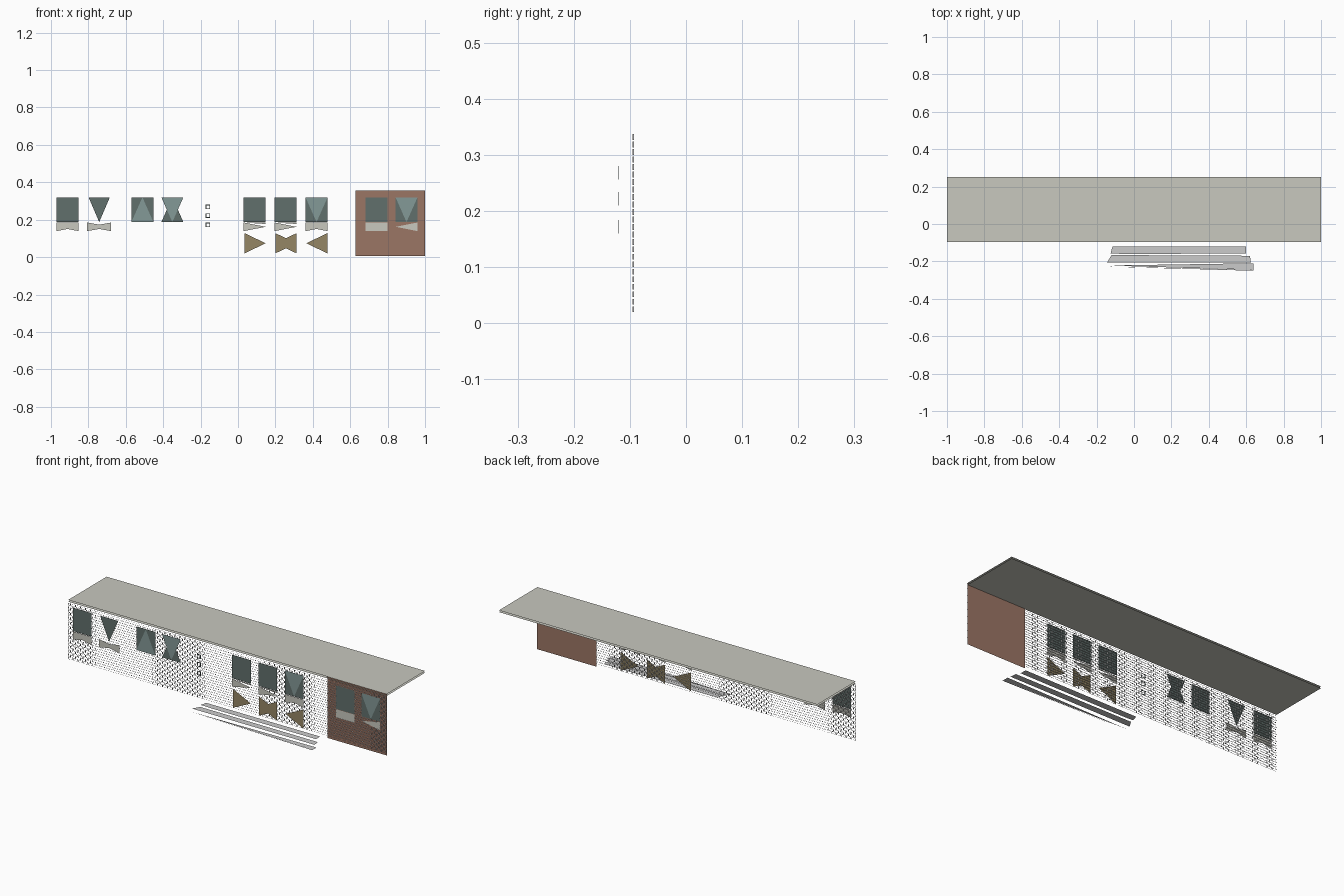
import bpy

if "Cube" in bpy.data.objects:
    bpy.data.objects.remove(bpy.data.objects["Cube"])

Y = -0.095  # facade line


def mat(name, c):
    m = bpy.data.materials.new(name)
    m.diffuse_color = (*c, 1)
    m.use_nodes = True
    m.node_tree.nodes["Principled BSDF"].inputs["Base Color"].default_value = m.diffuse_color
    return m


DARK = mat("dark_glass", (0.12, 0.16, 0.15))
LIGHT = mat("light_glass", (0.23, 0.32, 0.31))
STONE = mat("pale_stone", (0.58, 0.58, 0.52))
WOOD = mat("ochre_panel", (0.30, 0.24, 0.13))
CLAY = mat("clay_wall", (0.33, 0.18, 0.13))


def mesh(name, verts, faces, m=None):
    me = bpy.data.meshes.new(name)
    me.from_pydata(verts, [], faces)
    me.update()
    ob = bpy.data.objects.new(name, me)
    bpy.context.collection.objects.link(ob)
    if m:
        me.materials.append(m)
    return ob


def upright(name, pts, m, y):
    """Flat polygon facing -y from (x, z) points, given counter-clockwise."""
    return mesh(name, [(x, y, z) for x, z in pts], [range(len(pts))], m)


def flat(name, pts, z, m=None):
    """Flat polygon facing +z from (x, y) points."""
    return mesh(name, [(x, y, z) for x, y in pts], [range(len(pts))], m)


def shape(kind, x0, x1, z0, z1):
    """Rectangles and the triangular / bow outlines used on the facade."""
    xm, zm = (x0 + x1) / 2, (z0 + z1) / 2
    w, h = (x1 - x0) / 4, (z1 - z0) / 4
    return {
        "rect": [(x0, z0), (x1, z0), (x1, z1), (x0, z1)],
        "down": [(x0, z1), (xm, z0), (x1, z1)],
        "up": [(x0, z0), (x1, z0), (xm, z1)],
        "right": [(x0, z0), (x1, zm), (x0, z1)],
        "left": [(x1, z0), (x1, z1), (x0, zm)],
        "bow": [(x0, z0), (xm, zm - h), (x1, z0), (x1, z1), (xm, zm + h), (x0, z1)],
        "notch": [(x0, z0), (xm, zm - h), (x1, z0), (x1, z1), (x0, z1)],
        "hourglass": [(x0, z0), (x1, z0), (x1 - w, zm), (x1, z1), (x0, z1), (x0 + w, zm)],
    }[kind]


# Roof: top and underside sheets
roof = [(-1, Y), (1, Y), (1, 0.25), (-1, 0.25)]
flat("roof_top", roof, 0.355, STONE)
flat("roof_underside", roof[::-1], 0.345, STONE)

# Clay end wall
upright("end_wall", shape("rect", 0.627, 1.0, 0.005, 0.355), CLAY, Y + 0.004)

# Brick courses: shallow open brick edges in running bond
verts, faces = [], []
rows, cols = 24, 64
ch, cw, gap = 0.32 / rows, 2.0 / cols, 0.003
for r in range(rows):
    z0, z1 = 0.02 + r * ch, 0.02 + (r + 1) * ch - gap
    for c in range(cols + r % 2):
        x0 = -1 + (c - 0.5 * (r % 2)) * cw
        x0, x1 = max(x0, -1), min(x0 + cw - gap, 1)
        b = len(verts)
        for y in (Y, Y + 0.002):
            verts += [(x0, y, z0), (x1, y, z0), (x1, y, z1), (x0, y, z1)]
        for i in range(4):
            j = (i + 1) % 4
            faces.append((b + i, b + 4 + i, b + 4 + j, b + j))
mesh("brick_courses", verts, faces)

# Windows: left x, dark pane shape, light pane shape, sill shape
windows = [
    (-0.97, "rect", None, "notch"),
    (-0.806, "down", None, "bow"),
    (-0.57, "rect", "up", None),
    (-0.41, "hourglass", "down", None),
    (0.03, "rect", None, "right"),
    (0.195, "rect", None, "right"),
    (0.361, "rect", "down", "notch"),
    (0.682, "rect", None, "rect"),
    (0.842, "rect", "down", "left"),
]
for n, (x, dark, light, sill) in enumerate(windows):
    w = 0.118 if sill != "bow" else 0.128
    p = 0.007 if sill == "bow" else 0.0
    upright(f"window_pane_{n}", shape(dark, x + p, x + w - p, 0.187, 0.32), DARK, Y - 0.001)
    if light:
        upright(f"window_reflection_{n}", shape(light, x, x + w, 0.187, 0.32), LIGHT, Y - 0.002)
    if sill:
        upright(f"window_apron_{n}", shape(sill, x, x + w, 0.139, 0.185), STONE, Y - 0.001)
    if sill == "right":
        upright(f"apron_rail_{n}", [(x, 0.185), (x + w, 0.177), (x + w, 0.185)], STONE, Y - 0.001)

# Ochre lower panels
for n, (x, kind) in enumerate([(0.035, "right"), (0.2, "bow"), (0.365, "left")]):
    upright(f"lower_panel_{n}", shape(kind, x, x + 0.113, 0.02, 0.128), WOOD, Y - 0.001)

# Three small wall plaques, plain square frames standing off the wall
for n, z in enumerate((0.172, 0.222, 0.268)):
    a, b, x = 0.012, 0.008, -0.161
    sq = [(-1, -1), (1, -1), (1, 1), (-1, 1)]
    v = [(x + s * i, -0.12, z + s * k) for s in (a, b) for i, k in sq]
    v += [(x + a * i, -0.119, z + a * k) for i, k in sq]
    f = []
    for i in range(4):
        j = (i + 1) % 4
        f += [(i, j, 4 + j, 4 + i), (i, 8 + i, 8 + j, j)]
    mesh(f"wall_plaque_{n}", v, f, DARK)

# Entrance steps: three sheets descending towards the front
flat("upper_step", [(-0.125, -0.157), (-0.06, -0.16), (0.6, -0.158), (0.6, -0.12), (-0.115, -0.12)], 0.017)
flat("middle_step", [(-0.145, -0.207), (0.625, -0.207), (0.62, -0.17), (-0.12, -0.166)], 0.01)
flat("lower_step", [(-0.145, -0.222), (0.64, -0.245), (0.64, -0.21)], 0.0)
flat("lower_step_edge", [(-0.145, -0.228), (0.64, -0.25), (0.64, -0.245)], 0.0)
